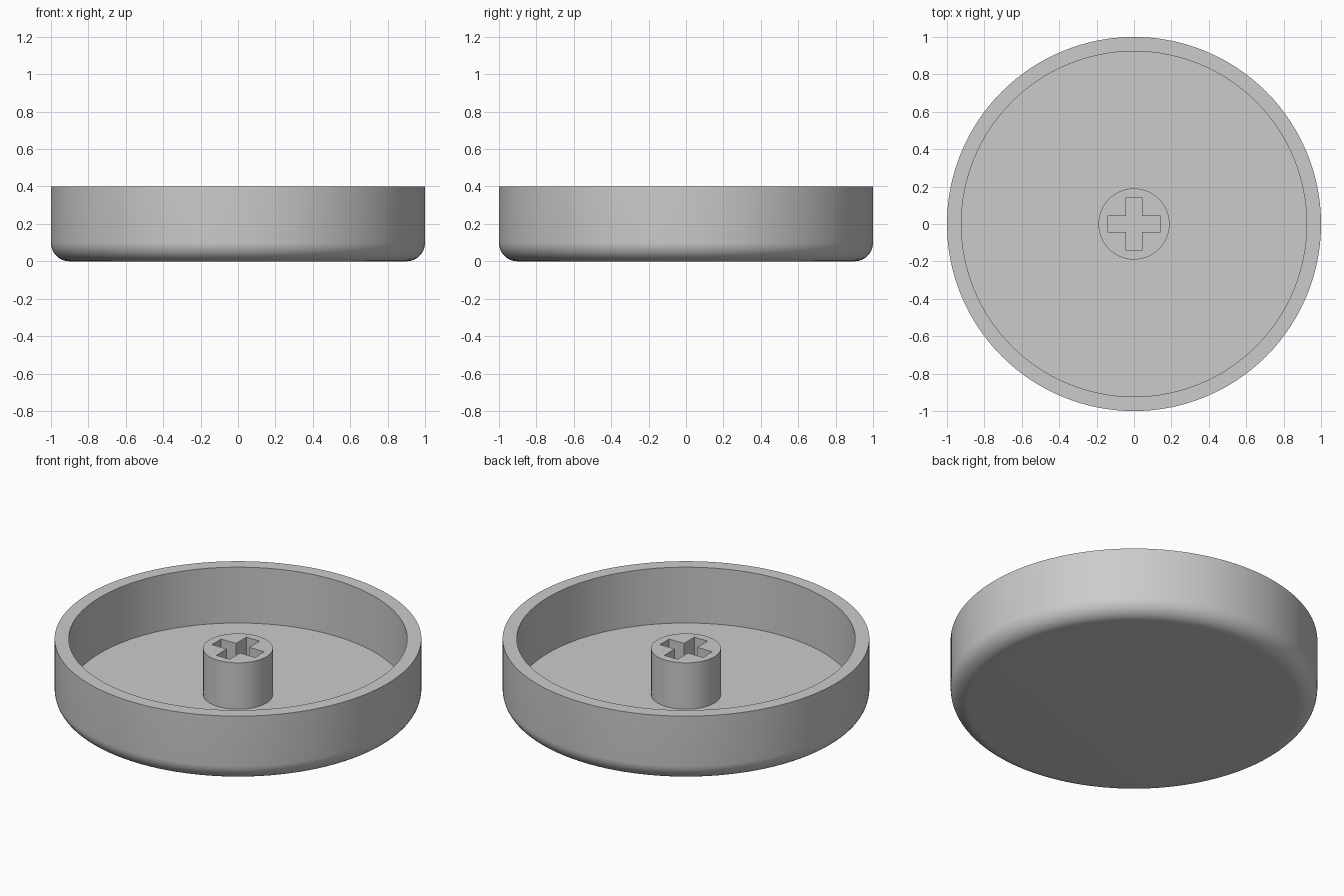
import bpy, bmesh, math
from mathutils import Matrix, Vector

if "Cube" in bpy.data.objects:
    bpy.data.objects.remove(bpy.data.objects["Cube"], do_unlink=True)

SEGMENTS = 128
HEIGHT, FLOOR, STEM_TOP = 0.4, 0.064, 0.343
INNER, STEM_RADIUS, FILLET = 0.923, 0.19, 0.1
ARM_LENGTH, ARM_HALF_WIDTH = 0.143, 0.044

grey = bpy.data.materials.new("plain grey")
grey.use_nodes = True
colour = (0.6, 0.6, 0.6, 1)
grey.diffuse_color = colour
grey.node_tree.nodes["Principled BSDF"].inputs["Base Color"].default_value = colour


def finish(name, bm):
    """Turn a bmesh into a smooth object with sharp edges kept."""
    bmesh.ops.recalc_face_normals(bm, faces=bm.faces)
    mesh = bpy.data.meshes.new(name)
    bm.to_mesh(mesh)
    bm.free()
    mesh.materials.append(grey)
    obj = bpy.data.objects.new(name, mesh)
    bpy.context.collection.objects.link(obj)
    bpy.ops.object.select_all(action="DESELECT")
    obj.select_set(True)
    bpy.context.view_layer.objects.active = obj
    bpy.ops.object.shade_smooth_by_angle(angle=math.radians(30))
    return obj


# Round shell: rounded bottom edge, flat rim, sharp inner corner
profile = [(0, 0)]
for i in range(13):
    a = math.radians(90) * i / 12
    profile.append((1 - FILLET + FILLET * math.sin(a), FILLET - FILLET * math.cos(a)))
profile += [(1, HEIGHT), (INNER, HEIGHT), (INNER, FLOOR), (0, FLOOR)]
bm = bmesh.new()
verts = [bm.verts.new((r, 0, z)) for r, z in profile]
edges = [bm.edges.new(pair) for pair in zip(verts, verts[1:])]
bmesh.ops.spin(bm, geom=verts + edges, cent=(0, 0, 0), axis=(0, 0, 1),
               angle=math.tau, steps=SEGMENTS, use_merge=True)
bmesh.ops.remove_doubles(bm, verts=bm.verts, dist=1e-5)
finish("shell", bm)

# Cross-shaped cutter for the stem socket
bm = bmesh.new()
w, l = ARM_HALF_WIDTH, ARM_LENGTH
outline = []
for k in range(4):
    turn = Matrix.Rotation(k * math.pi / 2, 3, "Z")
    outline += [turn @ Vector(p) for p in ((l, -w, 0), (l, w, 0), (w, w, 0))]
face = bm.faces.new([bm.verts.new(p) for p in outline])
top = bmesh.ops.extrude_face_region(bm, geom=[face])["geom"]
bmesh.ops.translate(bm, vec=(0, 0, 0.5),
                    verts=[v for v in top if isinstance(v, bmesh.types.BMVert)])
cutter = finish("socket_cutter", bm)
cutter.hide_render = True

# Central stem, sunk a little into the floor
bm = bmesh.new()
base = FLOOR - 0.014
bmesh.ops.create_cone(bm, cap_ends=True, segments=SEGMENTS, radius1=STEM_RADIUS,
                      radius2=STEM_RADIUS, depth=STEM_TOP - base,
                      matrix=Matrix.Translation((0, 0, (STEM_TOP + base) / 2)))
stem = finish("stem", bm)
cut = stem.modifiers.new("socket", "BOOLEAN")
cut.operation = "DIFFERENCE"
cut.solver = "EXACT"
cut.object = cutter
bpy.ops.object.modifier_apply(modifier=cut.name)
bpy.data.objects.remove(cutter, do_unlink=True)
bpy.ops.object.shade_smooth_by_angle(angle=math.radians(30))
